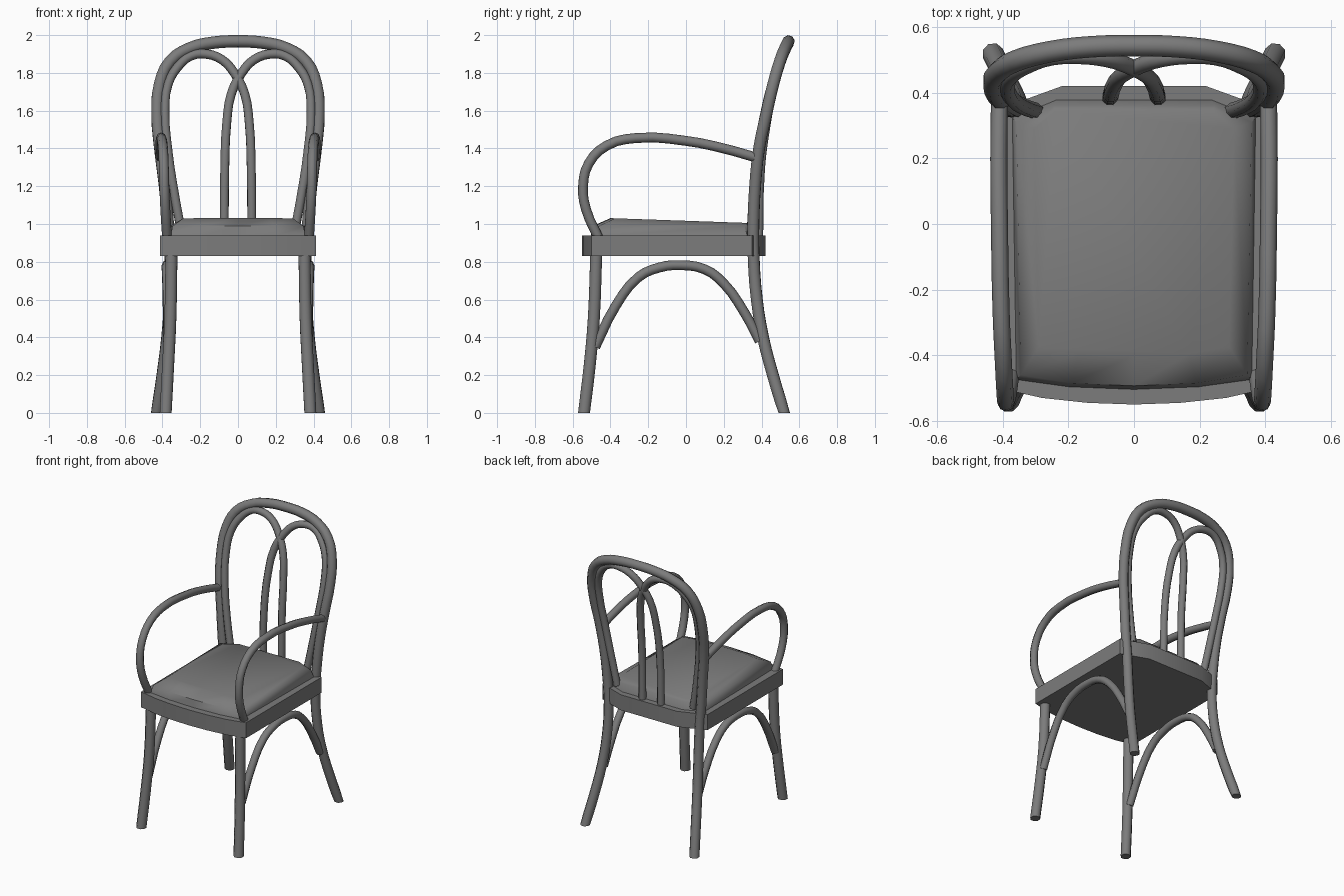
import bpy
import bmesh

cube = bpy.data.objects.get("Cube")
if cube:
    bpy.data.objects.remove(cube, do_unlink=True)

mat = bpy.data.materials.new("grey_wood")
mat.use_nodes = True
GREY = (0.2, 0.2, 0.2, 1)
mat.diffuse_color = GREY
mat.node_tree.nodes["Principled BSDF"].inputs["Base Color"].default_value = GREY


def finish(obj, angle):
    """Select an object, assign the material and smooth its soft edges."""
    bpy.ops.object.select_all(action='DESELECT')
    obj.select_set(True)
    bpy.context.view_layer.objects.active = obj
    if obj.type == 'CURVE':
        bpy.ops.object.convert(target='MESH')
        obj = bpy.context.view_layer.objects.active
    obj.data.materials.clear()
    obj.data.materials.append(mat)
    bpy.ops.object.shade_smooth_by_angle(angle=angle)
    return obj


def mirrored(points):
    return [(-p[0], *p[1:]) for p in points]


def tube(name, points, radius):
    """Bent wooden rod through the given points."""
    curve = bpy.data.curves.new(name, 'CURVE')
    curve.dimensions = '3D'
    curve.bevel_depth = radius
    curve.bevel_resolution = 2
    curve.resolution_u = 3
    curve.use_fill_caps = True
    spline = curve.splines.new('BEZIER')
    spline.bezier_points.add(len(points) - 1)
    for bp, co in zip(spline.bezier_points, points):
        bp.co = co
        bp.handle_left_type = bp.handle_right_type = 'AUTO'
    obj = bpy.data.objects.new(name, curve)
    bpy.context.collection.objects.link(obj)
    obj = finish(obj, 0.9)
    # Flatten feet onto the floor
    for v in obj.data.vertices:
        if v.co.z < 0.03:
            v.co.z = 0
    return obj


def pair(name, points, radius):
    tube("left_" + name, points, radius)
    tube("right_" + name, mirrored(points), radius)


def lofted(name, layers, angle):
    """Stack symmetric outlines; each layer is (half outline, height rule)."""
    bm = bmesh.new()
    rings = []
    for half, height in layers:
        outline = half + [p for p in reversed(mirrored(half)) if p[0]]
        rings.append([bm.verts.new((x, y, height(y))) for x, y in outline])
    for low, high in zip(rings, rings[1:]):
        for i in range(len(low)):
            j = (i + 1) % len(low)
            bm.faces.new((low[i], low[j], high[j], high[i]))
    bm.faces.new(list(reversed(rings[0])))
    bm.faces.new(rings[-1])
    mesh = bpy.data.meshes.new(name)
    bm.to_mesh(mesh)
    bm.free()
    obj = bpy.data.objects.new(name, mesh)
    bpy.context.collection.objects.link(obj)
    finish(obj, angle)


# Seat frame with bowed front and clipped back corners
frame = [(0, -.55), (.14, -.545), (.28, -.53), (.413, -.5),
         (.413, .35), (.33, .38), (.22, .42)]
lofted("seat_frame", [(frame, lambda y: .83), (frame, lambda y: .94)], 0.4)

# Padded cushion sloping gently to the back
base = [(0, -.505), (.2, -.497), (.36, -.475), (.372, .325), (.235, .38)]
middle = [(0, -.493), (.19, -.485), (.345, -.46), (.358, .31), (.245, .36)]
top = [(0, -.4), (.17, -.395), (.29, -.375), (.305, .29), (.24, .345)]
lofted("cushion", [(base, lambda y: .935), (middle, lambda y: .99),
                   (top, lambda y: 1.017 - .035 * y)], 0.9)

# Rear legs and back hoop as one continuous bent rod
rear = [(.43, .52, 0), (.4, .46, .2), (.375, .408, .4), (.36, .375, .6),
        (.358, .358, .83), (.37, .357, 1.0), (.388, .366, 1.2),
        (.413, .387, 1.4), (.428, .425, 1.58), (.415, .462, 1.74),
        (.36, .497, 1.86), (.255, .525, 1.93), (.13, .54, 1.96)]
tube("back_hoop_and_rear_legs",
     rear + [(0, .543, 1.967)] + list(reversed(mirrored(rear))), .033)

# Two overlapping inner hoops
inner = [(.3, .345, .96), (.335, .357, 1.15), (.37, .38, 1.38),
         (.387, .42, 1.6), (.37, .455, 1.74), (.32, .485, 1.83),
         (.25, .508, 1.89), (.17, .512, 1.9), (.085, .503, 1.87),
         (.02, .483, 1.8), (-.035, .455, 1.69), (-.06, .425, 1.53),
         (-.07, .395, 1.3), (-.073, .385, .93)]
pair("inner_hoop", inner, .025)

# Front legs
pair("front_leg", [(.383, -.54, 0), (.37, -.51, .25), (.358, -.488, .5),
                   (.352, -.475, .85)], .034)

# Armrests
pair("armrest", [(.41, .37, 1.352), (.412, .2, 1.4), (.41, 0, 1.44),
                 (.405, -.266, 1.455), (.398, -.42, 1.415),
                 (.393, -.515, 1.32), (.39, -.545, 1.2),
                 (.385, -.53, 1.08), (.375, -.46, .92)], .026)

# Arched side braces between front and rear legs
pair("side_brace", [(.365, -.48, .35), (.37, -.37, .57), (.375, -.25, .72),
                    (.378, -.14, .77), (.378, -.03, .782), (.378, .1, .76),
                    (.375, .2, .685), (.372, .31, .53), (.372, .39, .38)], .026)
